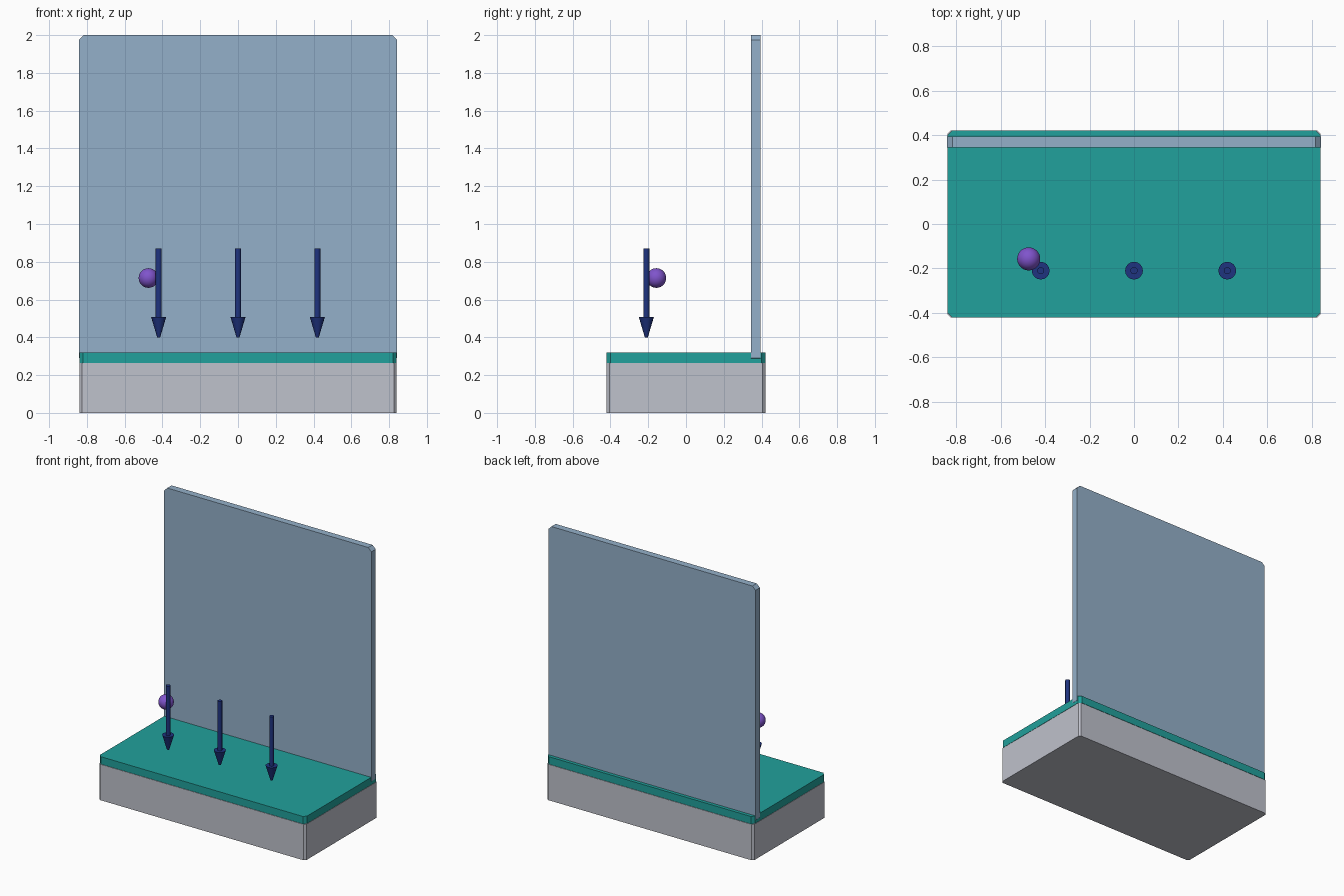
import bpy, bmesh, math

if "Cube" in bpy.data.objects:
    bpy.data.objects.remove(bpy.data.objects["Cube"])


def material(name, rgb):
    m = bpy.data.materials.new(name)
    lin = [c / 12.92 if c <= 0.04045 else ((c + 0.055) / 1.055) ** 2.4 for c in rgb]
    m.diffuse_color = (*lin, 1)
    m.use_nodes = True
    m.node_tree.nodes["Principled BSDF"].inputs["Base Color"].default_value = m.diffuse_color
    return m


GREY = material("light grey", (0.75, 0.76, 0.80))
TEAL = material("teal", (0.13, 0.63, 0.61))
BLUE = material("pale blue", (0.58, 0.69, 0.79))
NAVY = material("navy", (0.12, 0.20, 0.50))
PURPLE = material("purple", (0.50, 0.33, 0.80))


def finish(name, bm, mat, smooth=False):
    bmesh.ops.recalc_face_normals(bm, faces=bm.faces)
    me = bpy.data.meshes.new(name)
    bm.to_mesh(me)
    bm.free()
    me.materials.append(mat)
    ob = bpy.data.objects.new(name, me)
    bpy.context.collection.objects.link(ob)
    if smooth:
        bpy.ops.object.select_all(action='DESELECT')
        ob.select_set(True)
        bpy.context.view_layer.objects.active = ob
        bpy.ops.object.shade_smooth_by_angle(angle=math.radians(40))
    return ob


def plate(name, lo, hi, axis, cut, mat):
    """Box whose four edges parallel to the given axis are chamfered."""
    bm = bmesh.new()
    bmesh.ops.create_cube(bm, size=1)
    for v in bm.verts:
        for i in range(3):
            v.co[i] = lo[i] if v.co[i] < 0 else hi[i]
    others = [i for i in range(3) if i != axis]
    edges = [e for e in bm.edges
             if all(abs(e.verts[0].co[i] - e.verts[1].co[i]) < 1e-5 for i in others)]
    bmesh.ops.bevel(bm, geom=edges, offset=cut, segments=1, affect='EDGES', profile=0.5)
    return finish(name, bm, mat)


def arrow(name, x, y):
    """Downward arrow lathed from a short radius and height profile."""
    profile = [(0.008, 0.40), (0.04, 0.508), (0.016, 0.508), (0.016, 0.87)]
    n = 16
    bm = bmesh.new()
    rings = [[bm.verts.new((x + r * math.cos(2 * math.pi * k / n),
                            y + r * math.sin(2 * math.pi * k / n), z))
              for k in range(n)] for r, z in profile]
    for a, b in zip(rings, rings[1:]):
        for k in range(n):
            j = (k + 1) % n
            bm.faces.new((a[k], a[j], b[j], b[k]))
    bm.faces.new(rings[0])
    bm.faces.new(rings[-1])
    return finish(name, bm, NAVY, smooth=True)


# Base block, top slab and upright panel
plate("base_block", (-0.84, -0.42, 0), (0.84, 0.42, 0.263), 2, 0.014, GREY)
plate("top_slab", (-0.84, -0.42, 0.265), (0.84, 0.42, 0.32), 2, 0.02, TEAL)
plate("back_panel", (-0.841, 0.345, 0.265), (0.841, 0.395, 2.0), 1, 0.025, BLUE)

# Row of downward arrows
for side, x in (("left", -0.42), ("middle", 0), ("right", 0.42)):
    arrow(side + "_arrow", x, -0.21)

# Floating ball
bm = bmesh.new()
bmesh.ops.create_uvsphere(bm, u_segments=32, v_segments=16, radius=0.052)
bmesh.ops.translate(bm, verts=bm.verts, vec=(-0.474, -0.157, 0.714))
finish("ball", bm, PURPLE, smooth=True)
